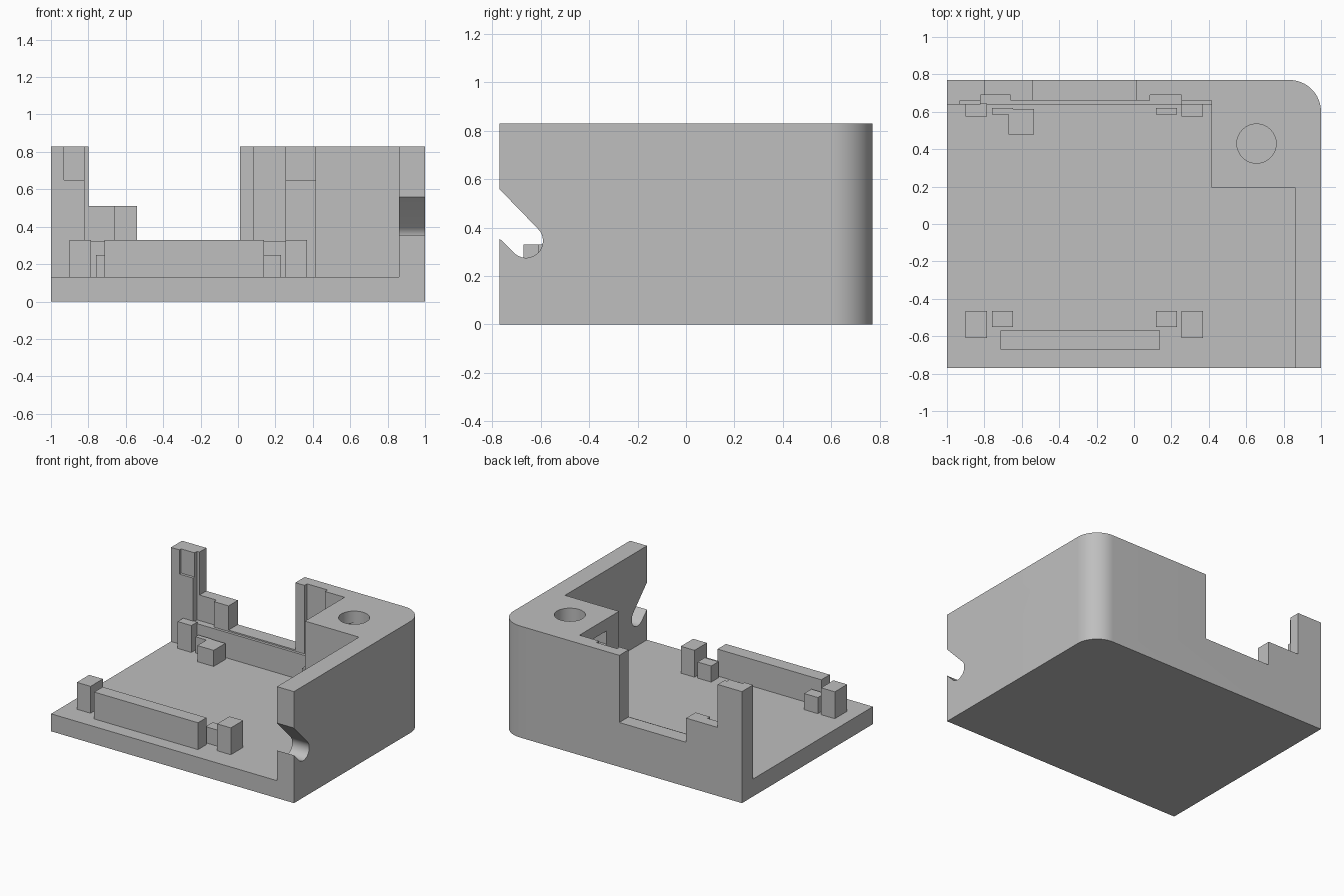
import bpy, math

cube = bpy.data.objects.get("Cube")
if cube:
    bpy.data.objects.remove(cube, do_unlink=True)

grey = bpy.data.materials.new("light grey plastic")
grey.use_nodes = True
grey.diffuse_color = (0.52, 0.52, 0.52, 1)
grey.node_tree.nodes["Principled BSDF"].inputs["Base Color"].default_value = (0.52, 0.52, 0.52, 1)


def prism(name, pts, lo, hi, axis="z"):
    """Extrude a closed outline: (x, y) along z, or (y, z) along x."""
    def place(p, h):
        return (p[0], p[1], h) if axis == "z" else (h, p[0], p[1])
    n = len(pts)
    verts = [place(p, h) for h in (lo, hi) for p in pts]
    faces = [list(range(n))[::-1], list(range(n, 2 * n))]
    faces += [[i, (i + 1) % n, (i + 1) % n + n, i + n] for i in range(n)]
    mesh = bpy.data.meshes.new(name)
    mesh.from_pydata(verts, [], faces)
    mesh.materials.append(grey)
    obj = bpy.data.objects.new(name, mesh)
    bpy.context.collection.objects.link(obj)
    return obj


def box(name, x0, x1, y0, y1, z0, z1):
    return prism(name, [(x0, y0), (x1, y0), (x1, y1), (x0, y1)], z0, z1)


def arc(cx, cy, r, start, end, steps):
    angles = [math.radians(start + (end - start) * i / steps) for i in range(steps + 1)]
    return [(cx + r * math.cos(a), cy + r * math.sin(a)) for a in angles]


FLOOR, LEDGE, TOP, ABOVE = 0.13, 0.32, 0.83, 1.0
BACK, R = 0.77, 0.17

# Solid block with one rounded back corner
outline = [(-1, -BACK), (1, -BACK)] + arc(1 - R, BACK - R, R, 0, 90, 16) + [(-1, BACK)]
body = prism("case_body", outline, 0, TOP)

# Main cavity, open at the front and right, stepping round the corner block
cavity = [(-1.1, -0.9), (0.86, -0.9), (0.86, 0.195), (0.415, 0.195), (0.415, 0.64), (-1.1, 0.64)]
cutters = [prism("cavity_cutter", cavity, FLOOR, ABOVE)]

# Stepped opening in the back wall
cutters.append(box("opening_cutter", -0.54, 0.01, 0.6, 0.9, 0.33, ABOVE))
cutters.append(box("step_cutter", -0.8, -0.5, 0.6, 0.9, 0.51, ABOVE))

# Shallow recesses and channels on the inside of the back wall
for x0, x1, depth, z in [
        (-0.82, 0.255, 0.66, LEDGE), (-0.93, -0.81, 0.66, 0.65), (0.25, 0.415, 0.66, 0.65),
        (-0.82, -0.66, 0.69, LEDGE), (0.085, 0.255, 0.69, LEDGE)]:
    cutters.append(box("recess_cutter", x0, x1, 0.6, depth, z, ABOVE))

# Screw hole and the nut slot that enters it from the side
cutters.append(prism("hole_cutter", arc(0.655, 0.43, 0.105, 0, 348.75, 31), FLOOR, ABOVE))
cutters.append(box("slot_cutter", 0.38, 0.7, 0.34, 0.52, 0.64, 0.74))

# Slanted cable notch in the side wall
notch = [(-0.8, 0.59), (-0.8, 0.385)] + arc(-0.66, 0.345, 0.07, 225, 405, 18)
cutters.append(prism("notch_cutter", notch, 0.8, 1.1, "x"))

bpy.context.view_layer.objects.active = body
for cutter in cutters:
    cutter.hide_render = True
    mod = body.modifiers.new("cut", "BOOLEAN")
    mod.operation = "DIFFERENCE"
    mod.solver = "EXACT"
    mod.object = cutter
    bpy.ops.object.modifier_apply(modifier=mod.name)
for cutter in cutters:
    bpy.data.objects.remove(cutter, do_unlink=True)

bpy.ops.object.select_all(action="DESELECT")
body.select_set(True)
bpy.ops.object.shade_smooth_by_angle(angle=math.radians(30))

# Posts and small supports standing on the floor
SINK = FLOOR - 0.01
for side, x0 in (("right", -0.9), ("left", 0.255)):
    box("front_post_" + side, x0, x0 + 0.113, -0.61, -0.465, SINK, 0.33)
    box("back_post_" + side, x0, x0 + 0.113, 0.575, 0.645, SINK, 0.33)
for side, x0 in (("right", -0.76), ("left", 0.118)):
    box("front_support_" + side, x0, x0 + 0.113, -0.55, -0.465, SINK, 0.25)
    box("back_support_" + side, x0, x0 + 0.113, 0.585, 0.62, SINK, 0.25)
box("back_support_block", -0.67, -0.535, 0.478, 0.615, SINK, 0.25)

# Front retaining bar
box("front_bar", -0.715, 0.14, -0.67, -0.57, SINK, 0.33)
